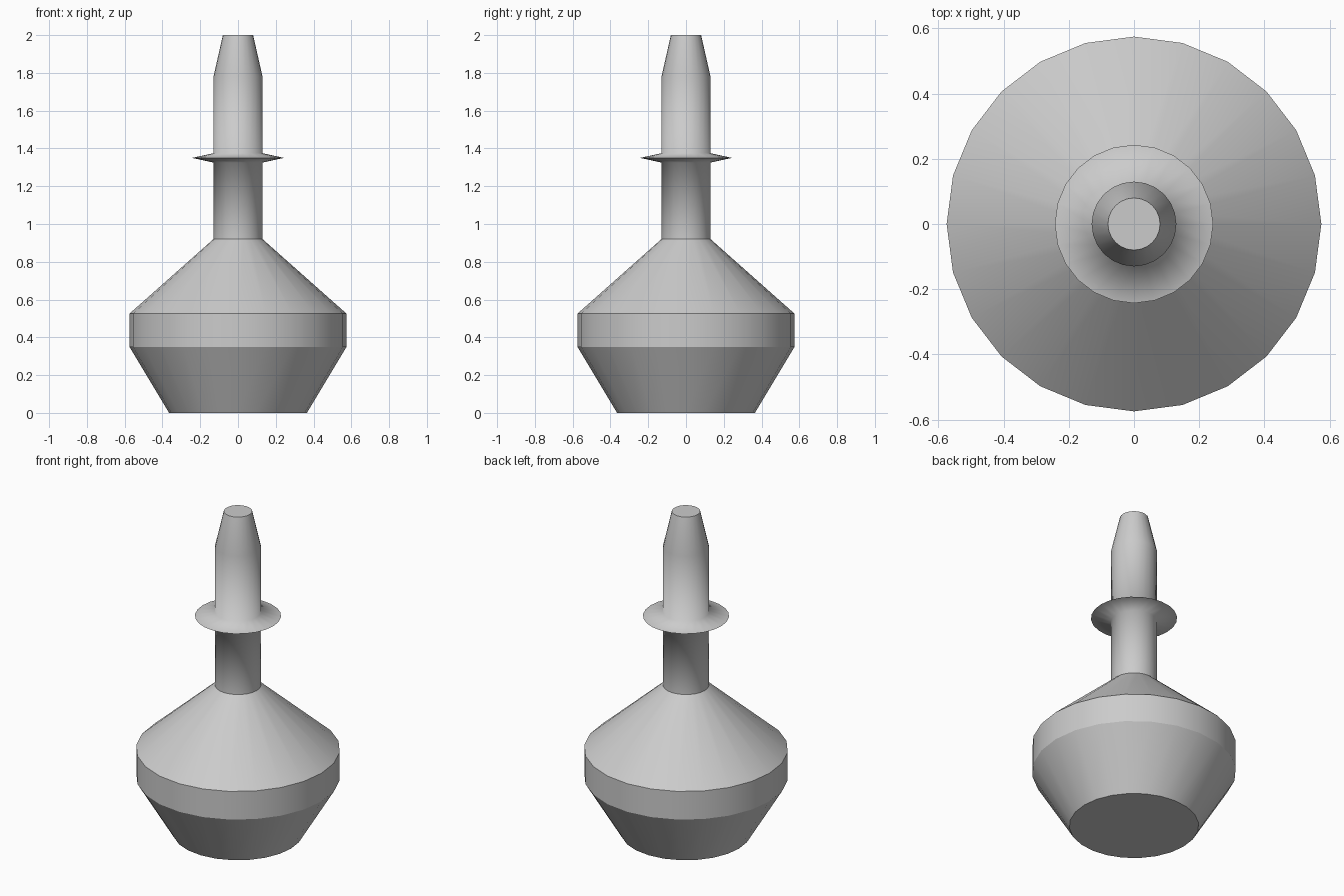
import bpy, bmesh
from math import sin, cos, tau

if "Cube" in bpy.data.objects:
    bpy.data.objects.remove(bpy.data.objects["Cube"])

SIDES = 24


def lathe(name, profile, sharp, cap_bottom=False, cap_top=False):
    """Revolve (radius, z) points; rings listed in sharp keep a hard edge."""
    bm = bmesh.new()
    rings = [[bm.verts.new((r * cos(tau * i / SIDES), r * sin(tau * i / SIDES), z))
              for i in range(SIDES)] for r, z in profile]
    for low, high in zip(rings, rings[1:]):
        for i in range(SIDES):
            j = (i + 1) % SIDES
            bm.faces.new((low[i], low[j], high[j], high[i])).smooth = True
    if cap_bottom:
        bm.faces.new(rings[0][::-1])
    if cap_top:
        bm.faces.new(rings[-1])
    for k in sharp:
        for i in range(SIDES):
            bm.edges.get((rings[k][i], rings[k][(i + 1) % SIDES])).smooth = False
    mesh = bpy.data.meshes.new(name)
    bm.to_mesh(mesh)
    bm.free()
    obj = bpy.data.objects.new(name, mesh)
    bpy.context.collection.objects.link(obj)
    return obj


# Wide flask body: tapered base, straight band, sloping shoulder
lathe("flask_body",
      [(0.365, 0), (0.575, 0.35), (0.575, 0.525), (0.13, 0.92)],
      sharp=(0, 1, 2), cap_bottom=True)

# Neck with thin collar blended into it, and tapered stopper tip
lathe("neck_with_collar",
      [(0.13, 0.92), (0.13, 1.325), (0.243, 1.35), (0.13, 1.375),
       (0.13, 1.78), (0.08, 2.0)],
      sharp=(2, 5), cap_top=True)
